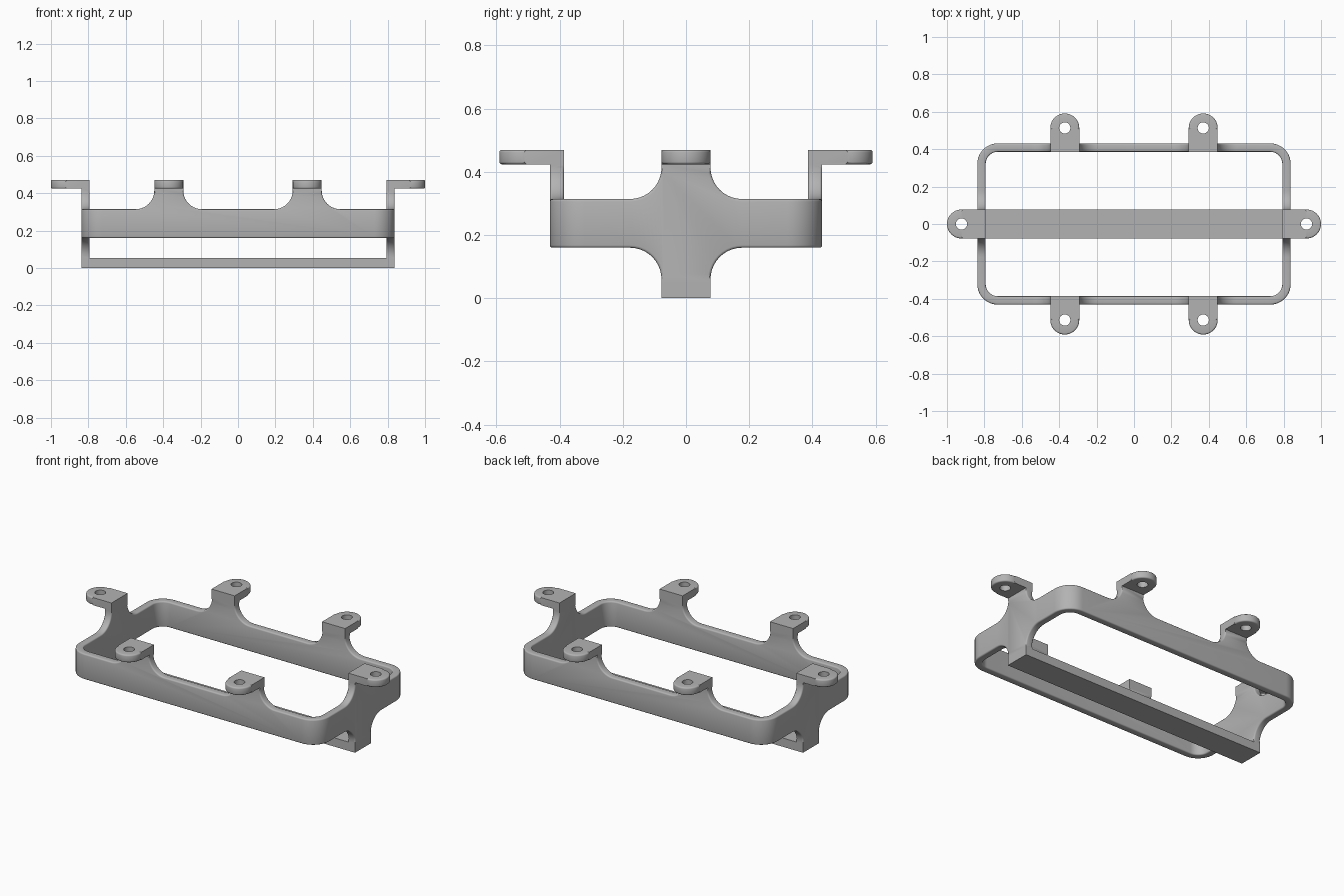
import bpy, bmesh, math
from math import sin, cos, pi

old = bpy.data.objects.get("Cube")
if old:
    bpy.data.objects.remove(old, do_unlink=True)

grey = bpy.data.materials.new("plain grey")
grey.use_nodes = True
COLOR = (0.45, 0.45, 0.45, 1)
grey.diffuse_color = COLOR
grey.node_tree.nodes["Principled BSDF"].inputs["Base Color"].default_value = COLOR

HX, HY = 0.838, 0.431        # outer half sizes of the ring
T = 0.045                    # wall thickness
RC = 0.11                    # outer corner radius
Z0, Z1 = 0.16, 0.314         # ring bottom and top
TAB0, TAB1 = 0.424, 0.47     # tab bottom and top
BAR = 0.053                  # cross bar height
W = 0.0775                   # half width of tabs, necks and bar
RF = 0.1                     # fillet radius
ROUND = 0.008                # softened edge size
SEG = 10
SPREAD = 0.37                # tab distance from the middle


def finish(bm, name):
    bmesh.ops.recalc_face_normals(bm, faces=bm.faces)
    mesh = bpy.data.meshes.new(name)
    bm.to_mesh(mesh)
    bm.free()
    mesh.materials.append(grey)
    ob = bpy.data.objects.new(name, mesh)
    bpy.context.collection.objects.link(ob)
    bpy.ops.object.select_all(action='DESELECT')
    ob.select_set(True)
    bpy.context.view_layer.objects.active = ob
    bpy.ops.object.shade_smooth_by_angle(angle=math.radians(35))
    return ob


def neck(centre, edge, tip, sign):
    """Filleted neck rising (sign 1) or dropping (sign -1) from an edge."""
    left = []
    for i in range(SEG + 1):
        a = pi / 2 * i / SEG
        left.append((-W - RF + RF * sin(a), edge + sign * RF * (1 - cos(a))))
    left.append((-W, tip))
    pts = left + [(-u, z) for u, z in reversed(left)]
    return [(centre + u, z) for u, z in pts]


def wall(bm, outline, half, place):
    """Flat wall: outline in (u, z), open at u = +-half."""
    outer = [bm.verts.new(place(u, 0, z)) for u, z in outline]
    inner = [bm.verts.new(place(u, T, z)) for u, z in outline]
    bm.faces.new(outer)
    bm.faces.new(inner[::-1])
    n = len(outline)
    for i in range(n):
        j = (i + 1) % n
        if outline[i][0] == outline[j][0] and abs(outline[i][0]) == half:
            continue
        bm.faces.new((outer[i], outer[j], inner[j], inner[i]))


# Ring frame with necks
bm = bmesh.new()
lx, ly = HX - RC, HY - RC
long_top = neck(-SPREAD, Z1, TAB0, 1) + neck(SPREAD, Z1, TAB0, 1)
long_side = [(-lx, Z0), (-lx, Z1)] + long_top + [(lx, Z1), (lx, Z0)]
end_side = ([(-ly, Z0), (-ly, Z1)] + neck(0, Z1, TAB0, 1) + [(ly, Z1), (ly, Z0)]
            + neck(0, Z0, BAR, -1)[::-1])
for s in (1, -1):
    wall(bm, long_side, lx, lambda u, d, z: (u, s * (HY - d), z))
    wall(bm, end_side, ly, lambda u, d, z: (s * (HX - d), u, z))

# Rounded ring corners
for sx in (1, -1):
    for sy in (1, -1):
        rows = []
        for i in range(SEG + 1):
            a = pi / 2 * i / SEG
            rows.append([bm.verts.new((sx * (lx + r * cos(a)), sy * (ly + r * sin(a)), z))
                         for r, z in ((RC, Z0), (RC, Z1), (RC - T, Z1), (RC - T, Z0))])
        for p, q in zip(rows, rows[1:]):
            for k in range(4):
                m = (k + 1) % 4
                bm.faces.new((p[k], p[m], q[m], q[k]))
bmesh.ops.remove_doubles(bm, verts=bm.verts, dist=0.0005)
bmesh.ops.recalc_face_normals(bm, faces=bm.faces)

# Soften the rims but keep the neck tips square
rims = [e for e in bm.edges
        if len(e.link_faces) == 2 and e.calc_face_angle() > 1.2
        and all(BAR + 0.001 < v.co.z < TAB0 - 0.001 for v in e.verts)
        and any(abs(f.normal.z) > 0.01 or len(f.verts) > 4 for f in e.link_faces)]
bmesh.ops.bevel(bm, geom=rims, offset=ROUND, segments=3, profile=0.5, affect='EDGES')
finish(bm, "ring_frame")

# Bar across the bottom
bm = bmesh.new()
bmesh.ops.create_cube(bm, size=1)
for v in bm.verts:
    v.co.x *= 2 * HX
    v.co.y *= 2 * W
    v.co.z = (v.co.z + 0.5) * BAR
finish(bm, "bottom_bar")


def tab(name, x, y, turn, length):
    """Round-ended tab with a screw hole, pointing along its turn."""
    bm = bmesh.new()
    n, hole = 24, 0.03
    reach = length - W
    outer = [(0, -W)] + [(reach + W * cos(a), W * sin(a))
                         for a in (-pi / 2 + pi * i / n for i in range(n + 1))] + [(0, W)]
    inner = [(reach + hole * cos(a), hole * sin(a))
             for a in (2 * pi * i / n for i in range(n))]
    edges = []
    for loop in (outer, inner):
        vs = [bm.verts.new((u, v, TAB0)) for u, v in loop]
        edges += [bm.edges.new((vs[i - 1], vs[i])) for i in range(len(vs))]
    bmesh.ops.triangle_fill(bm, edges=edges, use_beauty=True)
    ext = bmesh.ops.extrude_face_region(bm, geom=bm.faces[:])
    for v in ext["geom"]:
        if isinstance(v, bmesh.types.BMVert):
            v.co.z = TAB1
    bmesh.ops.recalc_face_normals(bm, faces=bm.faces)
    # Soften the outer rim beyond the wall
    rim = [e for e in bm.edges
           if len(e.link_faces) == 2 and e.calc_face_angle() > 1.2
           and abs(e.verts[0].co.z - e.verts[1].co.z) < 0.001
           and all(v.co.x > reach - 0.001 and
                   math.hypot(v.co.x - reach, v.co.y) > W - 0.005 for v in e.verts)]
    bmesh.ops.bevel(bm, geom=rim, offset=ROUND, segments=3, profile=0.5, affect='EDGES')
    ob = finish(bm, name)
    ob.location = (x, y, 0)
    ob.rotation_euler.z = turn


# Mounting tabs
for side, s in (("left", 1), ("right", -1)):
    tab(side + "_end_tab", s * (HX - T), 0, 0 if s > 0 else pi, 1 - HX + T)
    for face, f in (("back", 1), ("front", -1)):
        tab(face + "_" + side + "_tab", s * SPREAD, f * (HY - T), f * pi / 2, 0.591 - HY + T)
